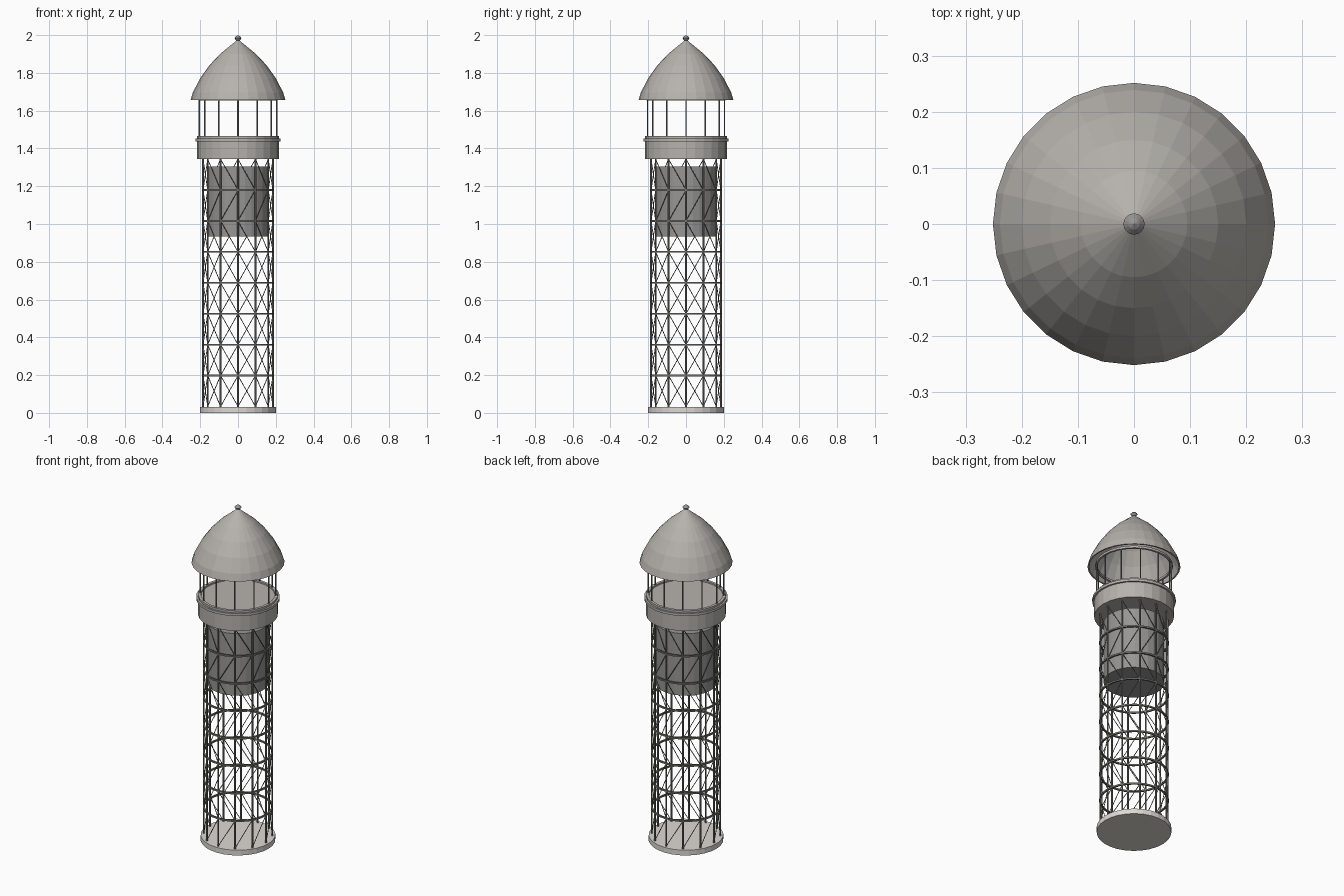
import bpy
from math import sin, cos, pi
from mathutils import Vector

if "Cube" in bpy.data.objects:
    bpy.data.objects.remove(bpy.data.objects["Cube"])

SIDES = 28


def material(name, r, g, b):
    m = bpy.data.materials.new(name)
    m.diffuse_color = (r, g, b, 1)
    m.use_nodes = True
    m.node_tree.nodes["Principled BSDF"].inputs["Base Color"].default_value = m.diffuse_color
    return m


STONE = material("pale_stone", 0.73, 0.70, 0.66)
SHELL = material("warm_grey", 0.47, 0.45, 0.42)
TANK = material("tank_grey", 0.31, 0.305, 0.30)
STEEL = material("dark_steel", 0.20, 0.195, 0.185)


def mesh_object(name, verts, faces, mat):
    me = bpy.data.meshes.new(name)
    me.from_pydata(verts, [], faces)
    me.materials.append(mat)
    me.update()
    ob = bpy.data.objects.new(name, me)
    bpy.context.collection.objects.link(ob)
    return ob


def polar(r, a, z):
    return Vector((r * cos(a), r * sin(a), z))


def lathe(name, profile, mat, sides=SIDES, closed=False):
    """Spin (radius, z) points round z; radius 0 becomes a single pole."""
    verts, faces, rings = [], [], []
    for r, z in profile:
        n = 1 if r == 0 else sides
        rings.append([len(verts) + i % n for i in range(sides)])
        verts += [polar(r, 2 * pi * i / sides, z) for i in range(n)]
    pairs = list(zip(rings, rings[1:]))
    if closed:
        pairs.append((rings[-1], rings[0]))
    for a, b in pairs:
        if a[0] == a[1] and b[0] == b[1]:
            continue
        for i in range(sides):
            j = (i + 1) % sides
            faces.append(list(dict.fromkeys((a[i], a[j], b[j], b[i]))))
    return mesh_object(name, verts, faces, mat)


def rods(name, segments, radius, mat, sides=6):
    """Join straight round bars into one object."""
    verts, faces = [], []
    for p, q in segments:
        rot = (q - p).to_track_quat('Z', 'Y')
        k = len(verts)
        for end in (p, q):
            verts += [end + rot @ polar(radius, 2 * pi * i / sides, 0) for i in range(sides)]
        for i in range(sides):
            j = (i + 1) % sides
            faces.append((k + i, k + j, k + sides + j, k + sides + i))
        faces.append([k + i for i in reversed(range(sides))])
        faces.append([k + sides + i for i in range(sides)])
    return mesh_object(name, verts, faces, mat)


def ring(name, r0, r1, z0, z1, mat):
    return lathe(name, [(r0, z0), (r1, z0), (r1, z1), (r0, z1)], mat, closed=True)


def drum(name, r, z0, z1, mat):
    return lathe(name, [(0, z0), (r, z0), (r, z1), (0, z1)], mat)


# Foot slab and hanging tank
drum("base_slab", 0.202, 0, 0.031, STONE)
drum("water_tank", 0.165, 0.935, 1.305, TANK)

# Lattice: posts, hoops and braces that change direction each storey
N, R, Z0, STEP, ROWS = 12, 0.185, 0.034, 0.1637, 8
angles = [2 * pi * i / N for i in range(N)]
rods("lattice_posts", [(polar(R, a, 0.02), polar(R, a, 1.36)) for a in angles], 0.005, STEEL)
for k in range(1, ROWS):
    z = Z0 + k * STEP
    ring(f"lattice_hoop_{k}", R - 0.0045, R + 0.0045, z - 0.0045, z + 0.0045, STEEL)
braces = []
for k in range(ROWS):
    low, high = Z0 + k * STEP, Z0 + (k + 1) * STEP
    if k % 2:
        low, high = high, low
    for a in angles:
        braces.append((polar(R, a, low), polar(R, a + 2 * pi / N, high)))
rods("lattice_braces", braces, 0.0022, STEEL, 5)

# Gallery: drum with a floor just below its rim, and a projecting lip
lathe("gallery_drum", [(0, 1.345), (0.216, 1.345), (0.216, 1.465),
                       (0.2, 1.465), (0.2, 1.456), (0, 1.456)], SHELL)
ring("gallery_lip", 0.21, 0.226, 1.438, 1.453, SHELL)
rods("gallery_posts", [(polar(0.204, a, 1.45), polar(0.204, a, 1.665)) for a in angles],
     0.004, STEEL)

# Thin pointed dome resting on a ring beam
lathe("dome_roof", [(0.2515, 1.656), (0.239, 1.697), (0.20, 1.772),
                    (0.15, 1.842), (0.095, 1.90), (0, 1.978),
                    (0, 1.97), (0.09, 1.895), (0.144, 1.836), (0.193, 1.767),
                    (0.231, 1.694), (0.243, 1.656)], SHELL, closed=True)
ring("dome_ring_beam", 0.198, 0.21, 1.655, 1.668, SHELL)

# Small knob on the tip
lathe("finial", [(0, 1.968), (0.012, 1.974), (0.019, 1.984), (0.01, 1.994), (0, 2.0)], TANK, 16)
